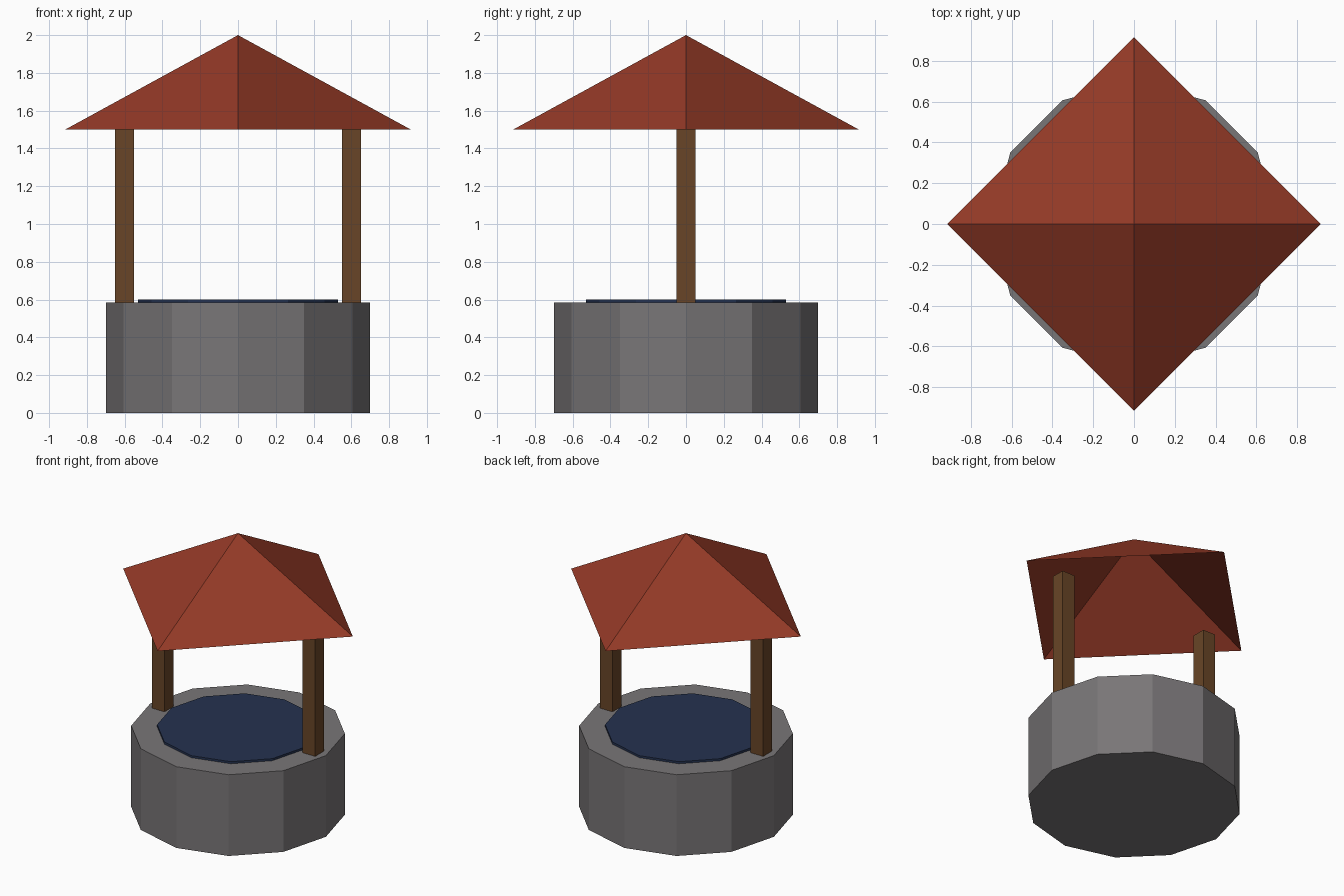
import bpy
import bmesh
from mathutils import Matrix

if "Cube" in bpy.data.objects:
    bpy.data.objects.remove(bpy.data.objects["Cube"], do_unlink=True)


def make_material(name, rgb):
    mat = bpy.data.materials.new(name)
    mat.use_nodes = True
    mat.diffuse_color = (*rgb, 1)
    mat.node_tree.nodes["Principled BSDF"].inputs["Base Color"].default_value = (*rgb, 1)
    return mat


def add_object(name, bm, mat):
    bmesh.ops.recalc_face_normals(bm, faces=bm.faces)
    mesh = bpy.data.meshes.new(name)
    bm.to_mesh(mesh)
    bm.free()
    mesh.materials.append(mat)
    obj = bpy.data.objects.new(name, mesh)
    bpy.context.collection.objects.link(obj)
    return obj


def add_cone(name, mat, sides, radius, top_radius, bottom, top, capped=True):
    """Faceted cone or cylinder with a corner on the x axis."""
    bm = bmesh.new()
    bmesh.ops.create_cone(bm, cap_ends=capped, segments=sides,
                          radius1=radius, radius2=top_radius, depth=top - bottom,
                          matrix=Matrix.Translation((0, 0, (bottom + top) / 2)))
    bmesh.ops.remove_doubles(bm, verts=bm.verts, dist=0.0001)
    return add_object(name, bm, mat)


def add_post(name, mat, x, width, bottom, top):
    bm = bmesh.new()
    bmesh.ops.create_cube(bm, size=1)
    bmesh.ops.scale(bm, vec=(width, width, top - bottom), verts=bm.verts)
    bmesh.ops.translate(bm, vec=(x, 0, (bottom + top) / 2), verts=bm.verts)
    return add_object(name, bm, mat)


stone = make_material("grey stone", (0.19, 0.18, 0.185))
wood = make_material("brown wood", (0.14, 0.06, 0.02))
tile = make_material("red roof", (0.30, 0.042, 0.02))
water = make_material("dark blue water", (0.018, 0.032, 0.08))

EAVE = 1.5
RIM = 0.585

# Stone drum and the water disc resting just above its rim
add_cone("stone_wall", stone, 12, 0.7, 0.7, 0, RIM)
add_cone("water", water, 12, 0.53, 0.53, RIM - 0.02, 0.6)

# Two posts carrying the roof
for side, x in (("left", 0.6), ("right", -0.6)):
    add_post(side + "_post", wood, x, 0.1, RIM - 0.02, EAVE)

# Open pyramid roof, corners on the axes
add_cone("roof", tile, 4, 0.915, 0, EAVE, 2, capped=False)
